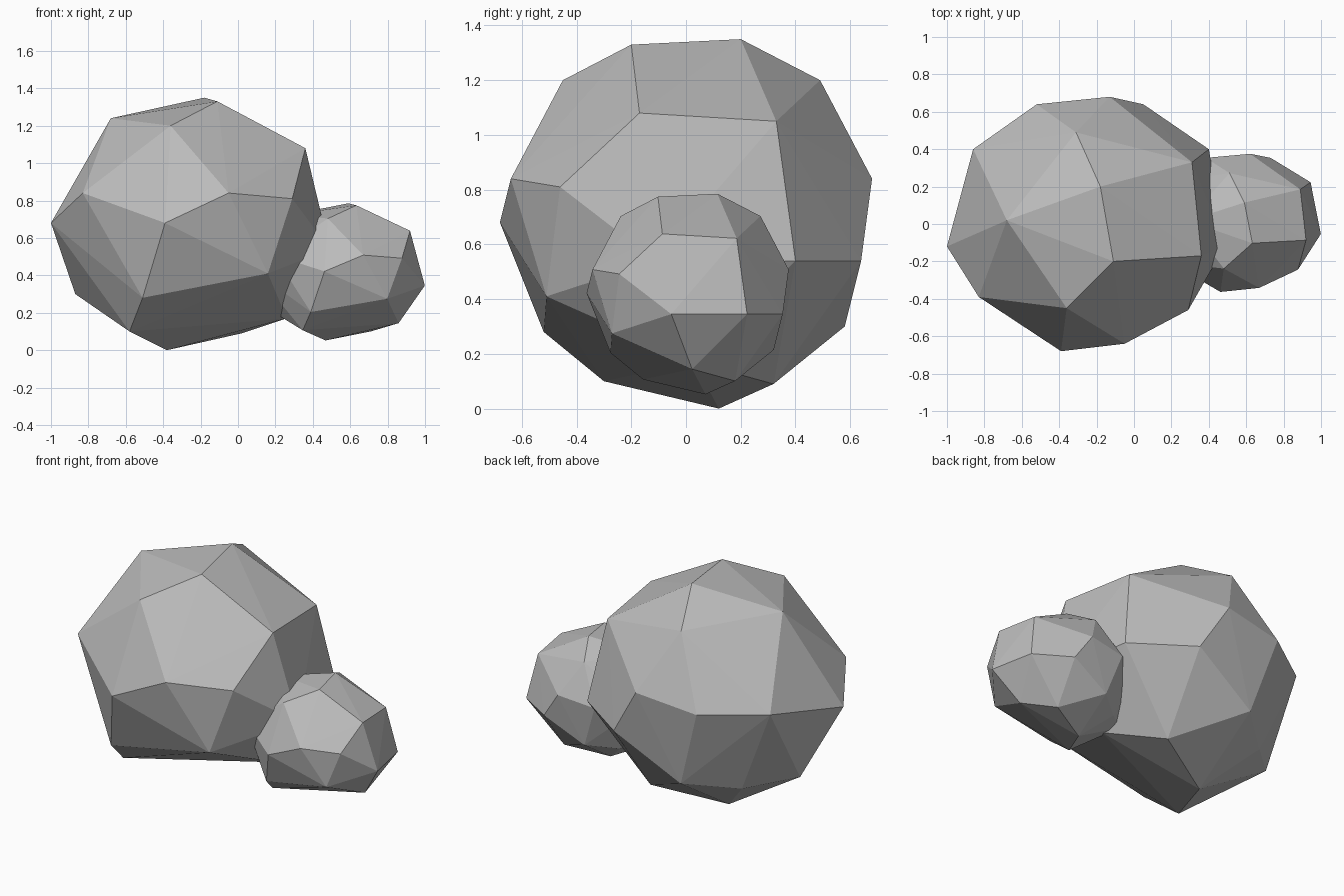
import bpy
import bmesh
from mathutils import Vector

default_cube = bpy.data.objects.get("Cube")
if default_cube:
    bpy.data.objects.remove(default_cube, do_unlink=True)


def make_material(name, colour):
    material = bpy.data.materials.new(name)
    material.use_nodes = True
    material.diffuse_color = colour
    shader = material.node_tree.nodes["Principled BSDF"]
    shader.inputs["Base Color"].default_value = colour
    shader.inputs["Roughness"].default_value = 0.9
    return material


stone_grey = make_material("stone grey", (0.5, 0.5, 0.5, 1))

# Corner points of the boulder, grouped by height
crown = [(-.11, -.2, 1.33), (-.18, .2, 1.35), (-.68, .02, 1.24),
         (-.36, -.45, 1.2), (-.31, .49, 1.2), (.36, -.17, 1.08),
         (.31, .33, 1.05)]
upper_band = [(-.83, -.39, .84), (-.05, -.64, .84), (.29, -.46, .81),
              (-.13, .68, .84), (-.52, .64, .79), (-.86, .4, .79),
              (-1, -.12, .68), (-.39, -.68, .68)]
lower_band = [(.49, -.11, .54), (.4, .4, .54), (.05, .64, .54),
              (.16, -.51, .41), (-.51, -.52, .28), (-.87, .12, .3),
              (-.37, .58, .3), (-.63, .35, .25)]
underside = [(.26, .03, .17), (-.58, -.3, .1), (.02, .32, .09),
             (-.38, .12, 0)]


def build_boulder_mesh(name, corners):
    """Wrap the corner points in a faceted convex shell."""
    bm = bmesh.new()
    for corner in corners:
        bm.verts.new(Vector(corner))
    bmesh.ops.convex_hull(bm, input=bm.verts[:])
    bmesh.ops.recalc_face_normals(bm, faces=bm.faces[:])
    mesh = bpy.data.meshes.new(name)
    bm.to_mesh(mesh)
    bm.free()
    mesh.materials.append(stone_grey)
    return mesh


def place_boulder(name, mesh, location, scale):
    boulder = bpy.data.objects.new(name, mesh)
    boulder.location = location
    boulder.scale = scale
    bpy.context.collection.objects.link(boulder)
    return boulder


boulder_mesh = build_boulder_mesh("boulder", crown + upper_band + lower_band + underside)

# Large boulder, and a smaller copy leaning against its side
place_boulder("large_boulder", boulder_mesh, (0, 0, 0), (1, 1, 1))
place_boulder("small_boulder", boulder_mesh, (.7, .006, .052), (.61, .543, .543))
